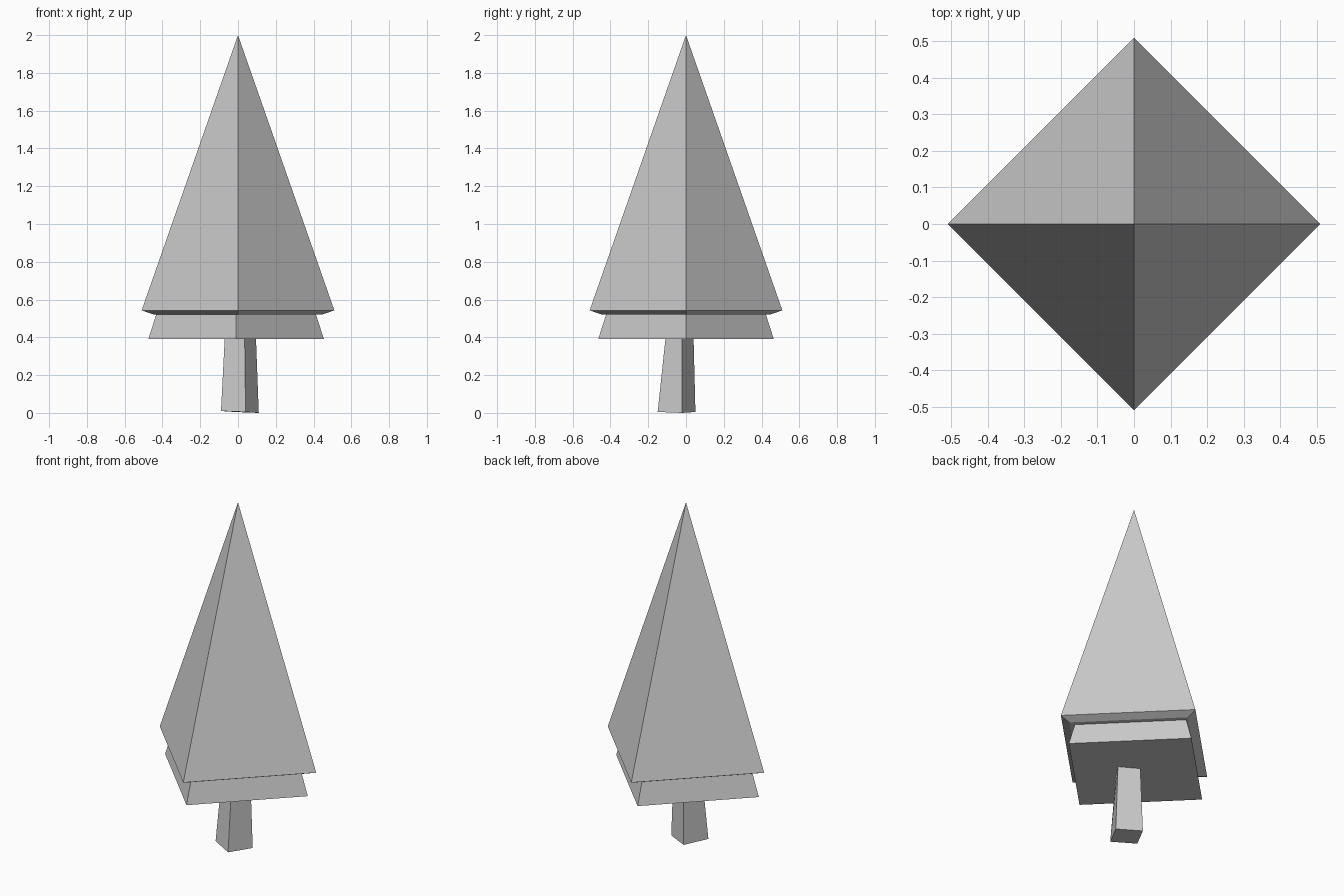
import bpy
import bmesh
from mathutils import Vector

cube = bpy.data.objects.get("Cube")
if cube:
    bpy.data.objects.remove(cube)

grey = bpy.data.materials.new("plain_grey")
grey.use_nodes = True
colour = (0.6, 0.6, 0.6, 1)
grey.diffuse_color = colour
grey.node_tree.nodes["Principled BSDF"].inputs["Base Color"].default_value = colour


def diamond(radius, z, x=0):
    """Four corners of a level square turned to point along the axes."""
    return [(x, -radius, z), (x + radius, 0, z), (x, radius, z), (x - radius, 0, z)]


def loft(name, rings, apex=None):
    """Closed flat-faced solid through rings of four corners, bottom to top."""
    bm = bmesh.new()
    loops = [[bm.verts.new(p) for p in ring] for ring in rings]
    bm.faces.new(loops[0][::-1])
    for low, high in zip(loops, loops[1:]):
        for i in range(4):
            j = (i + 1) % 4
            bm.faces.new((low[i], low[j], high[j], high[i]))
    top = loops[-1]
    if apex:
        tip = bm.verts.new(apex)
        for i in range(4):
            bm.faces.new((top[i], top[(i + 1) % 4], tip))
    else:
        bm.faces.new(top)
    bmesh.ops.recalc_face_normals(bm, faces=bm.faces)
    mesh = bpy.data.meshes.new(name)
    bm.to_mesh(mesh)
    bm.free()
    mesh.materials.append(grey)
    obj = bpy.data.objects.new(name, mesh)
    bpy.context.collection.objects.link(obj)
    return obj


# Tall upper foliage with a bevelled underside
loft("upper_foliage", [diamond(0.45, 0.522), diamond(0.51, 0.543)], apex=(0, 0, 2))

# Short skirt of lower foliage
loft("lower_foliage", [diamond(0.465, 0.39, -0.01), diamond(0.42, 0.53, -0.01)])

# Tapered trunk, twisted and leaning forward at the foot
foot = [(0.04, -0.15, 0.005), (0.11, -0.02, 0), (-0.02, 0.05, 0.005), (-0.09, -0.08, 0.01)]
head = [(0.035, -0.108, 0.4), (0.095, -0.02, 0.4), (-0.01, 0.04, 0.4), (-0.07, -0.048, 0.4)]
loft("trunk", [foot, head])
